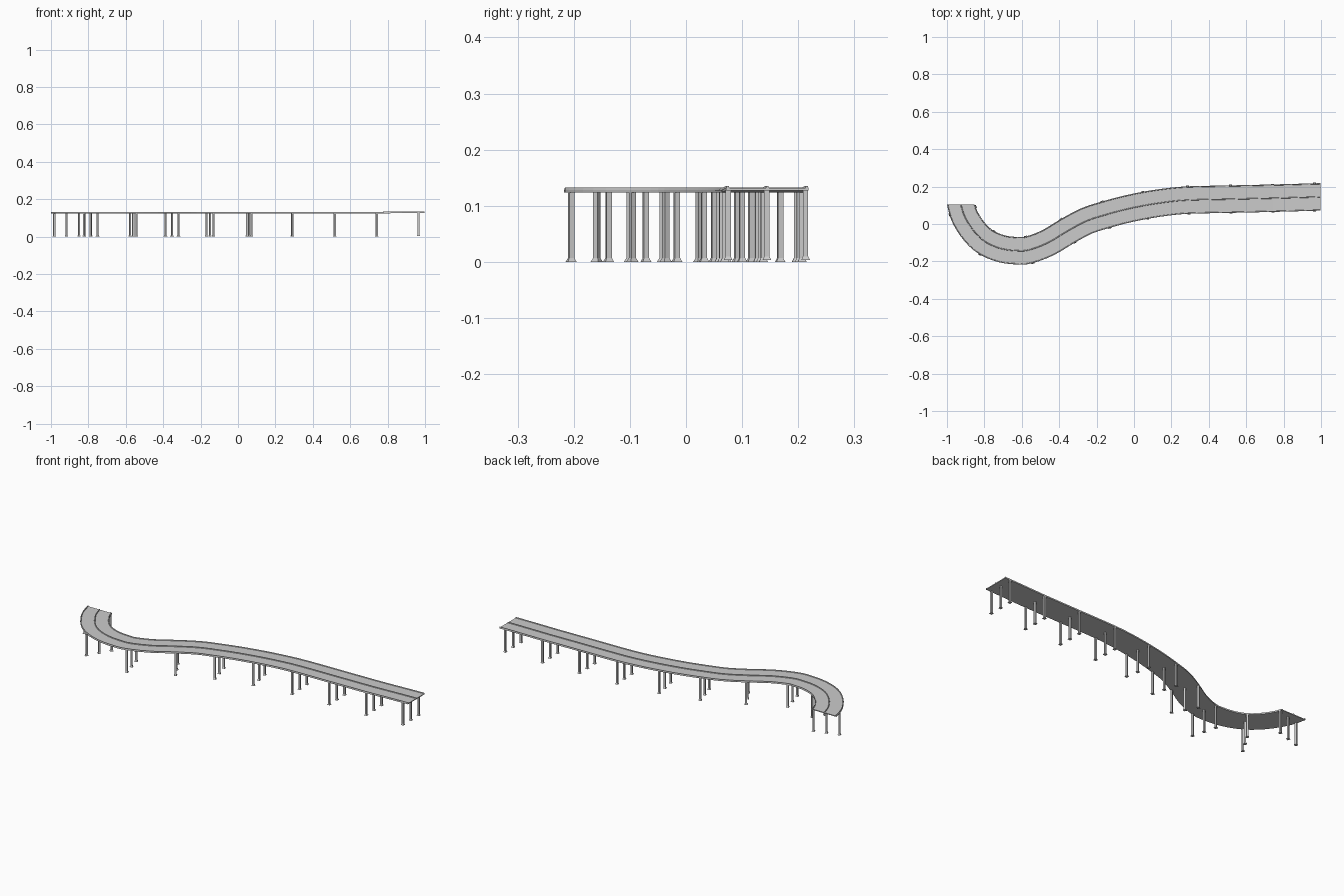
import bpy, bmesh
from mathutils import Vector

if "Cube" in bpy.data.objects:
    bpy.data.objects.remove(bpy.data.objects["Cube"])

# Road centre line, seen from above
KEYS = [(-0.926, 0.103), (-0.902, 0.033), (-0.85, -0.045), (-0.787, -0.10), (-0.705, -0.133),
        (-0.62, -0.143), (-0.56, -0.138), (-0.46, -0.10), (-0.353, -0.036), (-0.25, 0.018),
        (-0.15, 0.05), (-0.05, 0.077), (0.06, 0.10), (0.17, 0.117), (0.29, 0.128),
        (0.517, 0.133), (0.742, 0.138), (0.998, 0.145)]
ROWS = [-0.922, -0.787, -0.56, -0.353, -0.15, 0.06, 0.29, 0.517, 0.742, 0.965]
HALF = 0.0735


def smooth_path(keys, n=3):
    p = [Vector(k) for k in keys]
    p = [2 * p[0] - p[1]] + p + [2 * p[-1] - p[-2]]
    out = []
    for a, b, c, d in zip(p, p[1:], p[2:], p[3:]):
        for i in range(n):
            t = i / n
            out.append(0.5 * (2 * b + (c - a) * t + (2 * a - 5 * b + 4 * c - d) * t * t
                              + (3 * b - a - 3 * c + d) * t ** 3))
    return out + [p[-2]]


PATH = smooth_path(KEYS)


def side(i):
    # Unit vector across the road; both ends are cut square to the axes
    if i == 0:
        return Vector((1, 0))
    if i == len(PATH) - 1:
        return Vector((0, 1))
    t = (PATH[i + 1] - PATH[i - 1]).normalized()
    return Vector((-t.y, t.x))


def rise(x):
    return 0.003 * min(1, max(0, (x - 0.742) / 0.22))


def finish(name, bm):
    bmesh.ops.recalc_face_normals(bm, faces=bm.faces)
    me = bpy.data.meshes.new(name)
    bm.to_mesh(me)
    bm.free()
    ob = bpy.data.objects.new(name, me)
    bpy.context.collection.objects.link(ob)
    return ob


def loft(bm, rings):
    vs = [[bm.verts.new(v) for v in r] for r in rings]
    for a, b in zip(vs, vs[1:]):
        for k in range(len(a)):
            j = (k + 1) % len(a)
            bm.faces.new((a[k], a[j], b[j], b[k]))
    bm.faces.new(vs[0])
    bm.faces.new(vs[-1])


def sweep(name, profile):
    bm = bmesh.new()
    rings = []
    for i, p in enumerate(PATH):
        s = side(i)
        rings.append([(p.x + s.x * o, p.y + s.y * o, z + rise(p.x)) for o, z in profile])
    loft(bm, rings)
    return finish(name, bm)


# Road slab
sweep("road_deck", [(-HALF, 0.124), (HALF, 0.124), (HALF, 0.1285), (-HALF, 0.1285)])

# Tapered barriers along both edges and the middle
for name, c in (("right_barrier", -HALF + 0.003), ("centre_barrier", 0), ("left_barrier", HALF - 0.003)):
    sweep(name, [(c - 0.003, 0.128), (c + 0.003, 0.128), (c + 0.0015, 0.1325), (c - 0.0015, 0.1325)])

# Rows of three square pillars with flared feet
PILLAR = [(0.008, 0.0), (0.0075, 0.001), (0.0047, 0.007), (0.0047, 0.1245)]
for r, x in enumerate(ROWS):
    bm = bmesh.new()
    i = min(range(len(PATH)), key=lambda k: abs(PATH[k].x - x))
    s = side(i)
    t = Vector((s.y, -s.x))
    p = PATH[i].copy()
    if r == 0:
        p += t * -0.009 if t.y > 0 else t * 0.009
    if r == len(ROWS) - 1:
        p = PATH[-1] + (PATH[-4] - PATH[-1]) * (0.033 / 0.256)
    for off in (-0.069, 0, 0.069):
        c = p + s * off
        rings = []
        for h, z in PILLAR:
            q = [c + s * (a * h) + t * (b * h) for a, b in ((-1, -1), (1, -1), (1, 1), (-1, 1))]
            rings.append([(v.x, v.y, z + rise(p.x)) for v in q])
        loft(bm, rings)
    finish(f"pillar_row_{r + 1}", bm)
